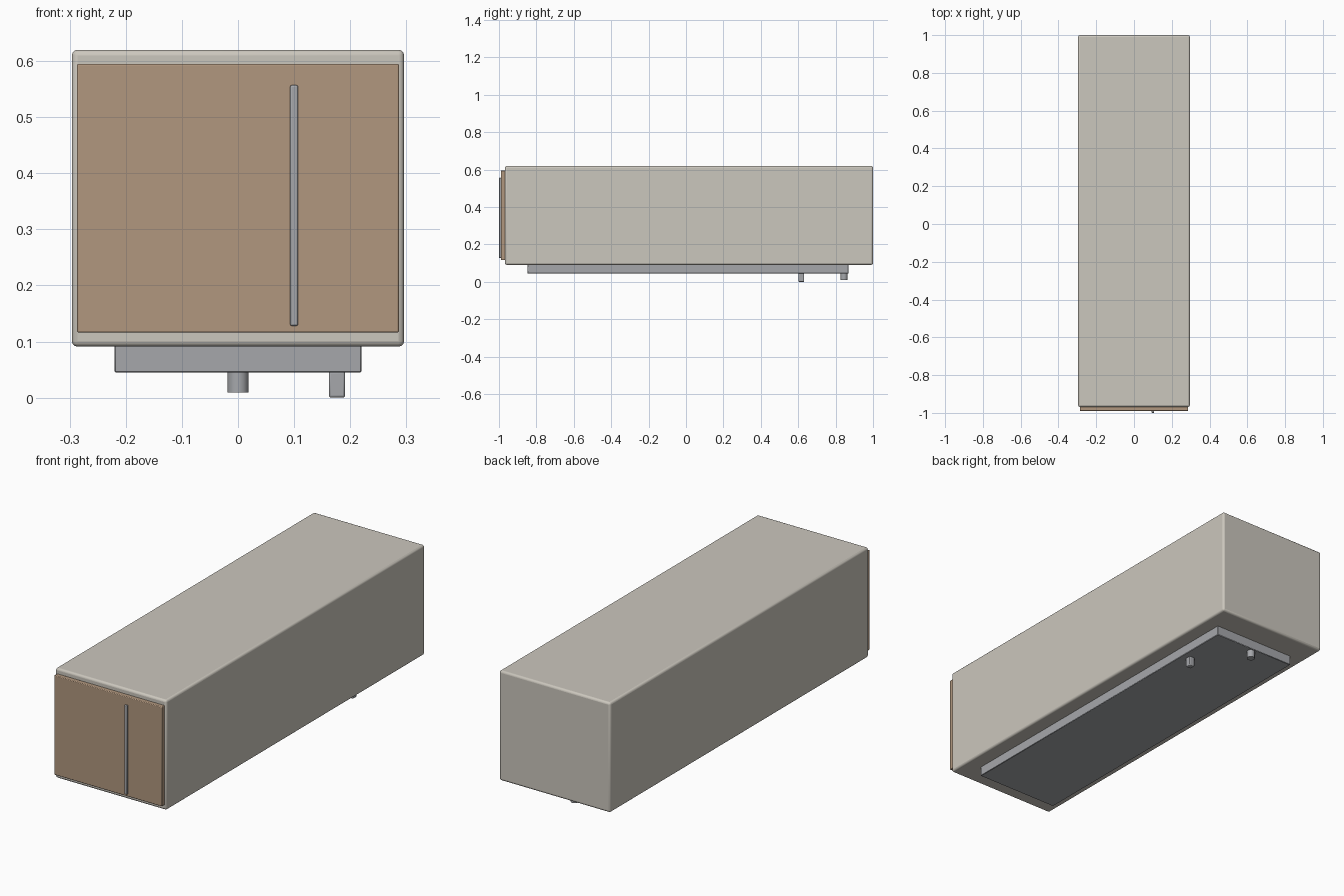
import bpy

if "Cube" in bpy.data.objects:
    bpy.data.objects.remove(bpy.data.objects["Cube"])


def material(name, rgb):
    m = bpy.data.materials.new(name)
    m.diffuse_color = (*rgb, 1)
    m.use_nodes = True
    m.node_tree.nodes["Principled BSDF"].inputs["Base Color"].default_value = m.diffuse_color
    return m


def finish(ob, name, mat, bevel, segments):
    ob.name = name
    ob.data.materials.append(mat)
    if bevel:
        mod = ob.modifiers.new("soft_edges", 'BEVEL')
        mod.width = bevel
        mod.segments = segments
        mod.limit_method = 'ANGLE'
    bpy.ops.object.shade_smooth_by_angle(angle=0.6)
    return ob


def box(name, lo, hi, mat, bevel=0.0, segments=3):
    centre = [(a + b) / 2 for a, b in zip(lo, hi)]
    bpy.ops.mesh.primitive_cube_add(size=1, location=centre)
    ob = bpy.context.object
    ob.scale = [b - a for a, b in zip(lo, hi)]
    bpy.ops.object.transform_apply(location=False, rotation=False, scale=True)
    return finish(ob, name, mat, bevel, segments)


shell = material("warm_grey", (0.60, 0.57, 0.51))
wood = material("brown", (0.44, 0.31, 0.21))
metal = material("dark_grey", (0.38, 0.39, 0.41))

# Main long body
box("body", (-0.296, -0.968, 0.091), (0.296, 1.0, 0.62), shell, 0.01)

# Front panel and its vertical handle
box("front_panel", (-0.287, -0.99, 0.116), (0.287, -0.966, 0.595), wood, 0.003, 2)
box("handle", (0.093, -1.0, 0.128), (0.107, -0.988, 0.557), metal, 0.003, 2)

# Mounting plate underneath
box("base_plate", (-0.22, -0.848, 0.045), (0.22, 0.869, 0.093), metal, 0.002, 1)

# Pipe stub at the back centre
bpy.ops.mesh.primitive_cylinder_add(vertices=12, radius=0.019, depth=0.04,
                                    location=(0, 0.845, 0.029))
finish(bpy.context.object, "pipe_stub", metal, 0, 1)

# Small connector block on the right
box("connector", (0.162, 0.602, 0.0), (0.191, 0.632, 0.047), metal, 0.004, 2)
